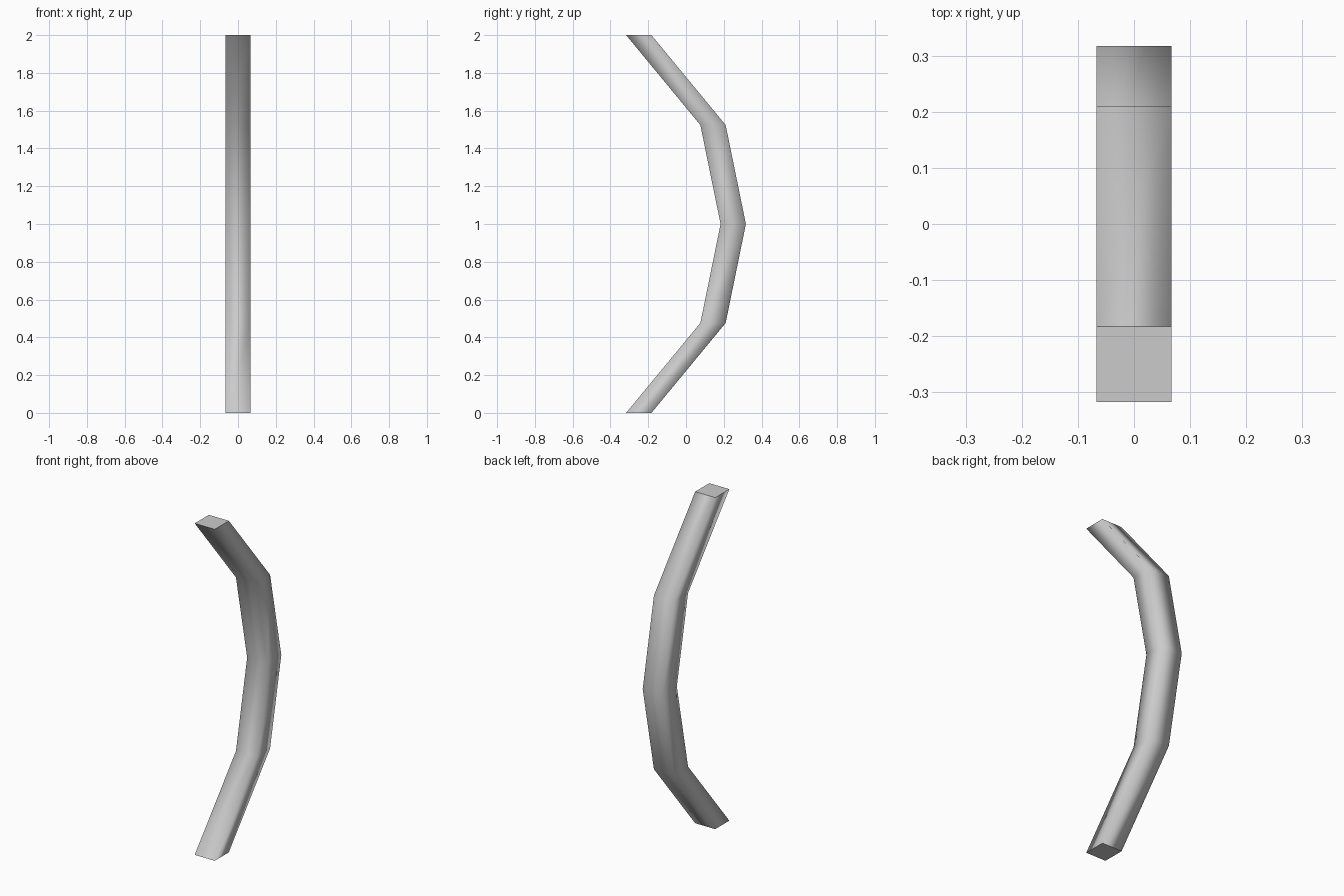
import bpy, bmesh

if "Cube" in bpy.data.objects:
    bpy.data.objects.remove(bpy.data.objects["Cube"])

HALF = 0.067  # half width of the square section
# centre line of the bow: (y, z)
path = [(-0.25, 0.0), (0.143, 0.476), (0.25, 1.0), (0.143, 1.524), (-0.25, 2.0)]

bm = bmesh.new()

# horizontal square section at every path point
rings = [[bm.verts.new((sx * HALF, y + sy * HALF, z))
          for sx, sy in ((-1, -1), (1, -1), (1, 1), (-1, 1))] for y, z in path]

# smooth sides
for low, high in zip(rings, rings[1:]):
    for i in range(4):
        j = (i + 1) % 4
        bm.faces.new((low[i], low[j], high[j], high[i])).smooth = True

# flat end caps with sharp rims
for cap in (bm.faces.new(rings[0][::-1]), bm.faces.new(rings[-1])):
    for edge in cap.edges:
        edge.smooth = False

mesh = bpy.data.meshes.new("curved_bar")
bm.to_mesh(mesh)
bm.free()
bar = bpy.data.objects.new("curved_bar", mesh)
bpy.context.collection.objects.link(bar)
